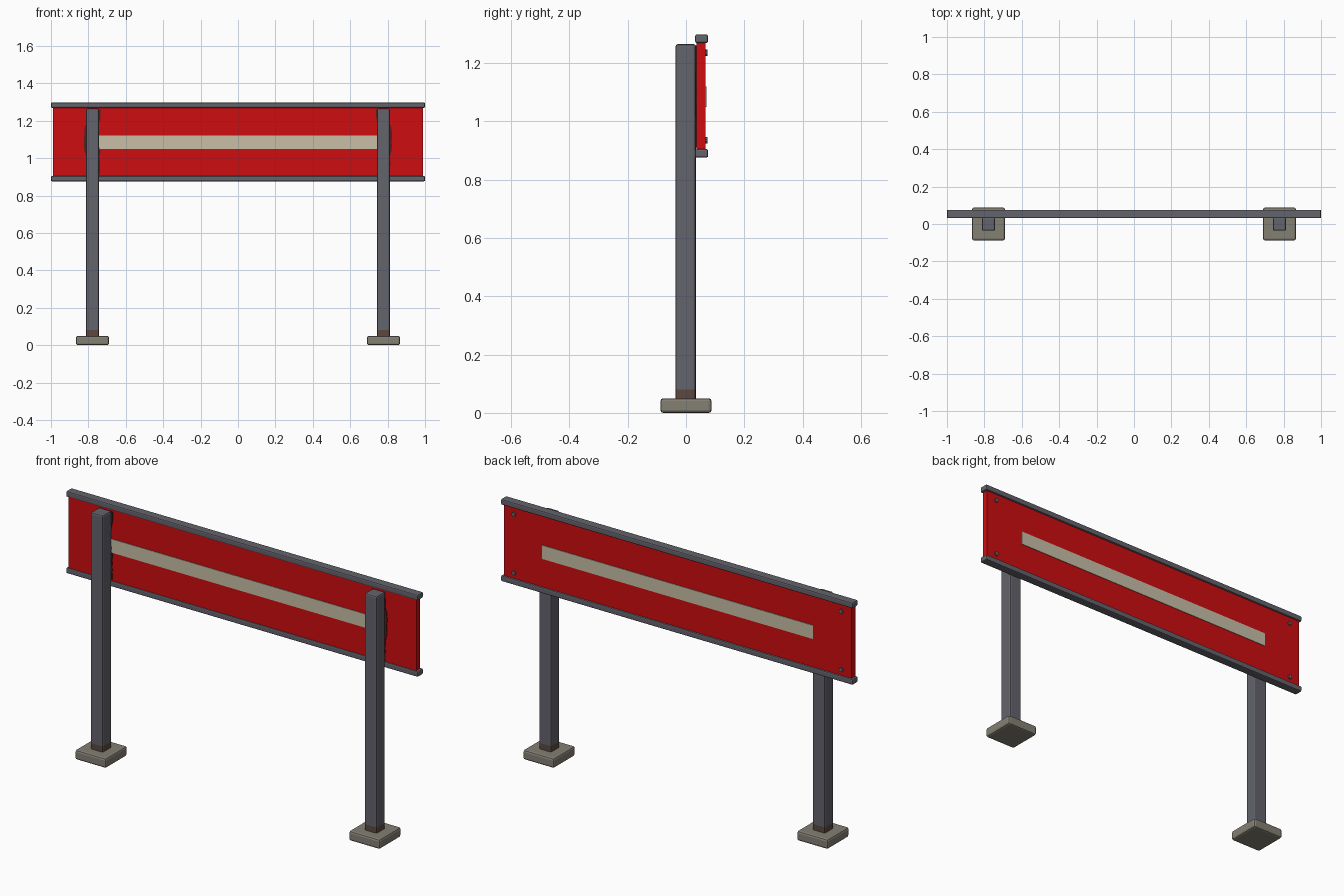
import bpy, bmesh, math, random
from mathutils import Matrix, Vector

if "Cube" in bpy.data.objects:
    bpy.data.objects.remove(bpy.data.objects["Cube"])

random.seed(4)


def mat(name, r, g, b):
    m = bpy.data.materials.new(name)
    m.diffuse_color = (r, g, b, 1)
    m.use_nodes = True
    m.node_tree.nodes["Principled BSDF"].inputs["Base Color"].default_value = m.diffuse_color
    return m


RED = mat("red paint", 0.62, 0.004, 0.005)
GREY = mat("steel grey", 0.125, 0.125, 0.15)
CREAM = mat("cream stripe", 0.58, 0.52, 0.39)
STONE = mat("concrete", 0.23, 0.215, 0.175)
RUST = mat("rust brown", 0.11, 0.065, 0.05)
DARK = mat("dark rust stain", 0.10, 0.012, 0.01)


def finish(bm, name, *mats):
    me = bpy.data.meshes.new(name)
    bmesh.ops.recalc_face_normals(bm, faces=bm.faces)
    bm.to_mesh(me)
    bm.free()
    for m in mats:
        me.materials.append(m)
    ob = bpy.data.objects.new(name, me)
    bpy.context.collection.objects.link(ob)
    return ob


def box_bm(x0, x1, y0, y1, z0, z1, bevel=0.0):
    bm = bmesh.new()
    size = Matrix.Diagonal((x1 - x0, y1 - y0, z1 - z0, 1))
    mid = Vector((x0 + x1, y0 + y1, z0 + z1)) / 2
    bmesh.ops.create_cube(bm, size=1, matrix=Matrix.Translation(mid) @ size)
    if bevel:
        bmesh.ops.bevel(bm, geom=bm.edges[:], offset=bevel, segments=2,
                        profile=0.5, affect='EDGES')
    return bm


# sign panel with frame rails along the top and bottom
finish(box_bm(-0.988, 0.988, 0.036, 0.067, 0.89, 1.285), "panel", RED)
finish(box_bm(-1, 1, 0.031, 0.076, 1.269, 1.298, 0.006), "top_rail", GREY)
finish(box_bm(-1, 1, 0.031, 0.076, 0.876, 0.905, 0.006), "bottom_rail", GREY)

# painted stripes on both faces
finish(box_bm(-0.77, 0.77, 0.033, 0.037, 1.05, 1.12), "front_stripe", CREAM)
finish(box_bm(-0.77, 0.77, 0.066, 0.070, 1.05, 1.12), "back_stripe", CREAM)

for side, s in (("left", -1), ("right", 1)):
    cx = 0.778 * s

    # post, rusty at the foot
    bm = box_bm(cx - 0.035, cx + 0.035, -0.036, 0.034, 0.04, 1.265, 0.008)
    bmesh.ops.bisect_plane(bm, geom=bm.verts[:] + bm.edges[:] + bm.faces[:],
                           plane_co=(0, 0, 0.08), plane_no=(0, 0, 1))
    for f in bm.faces:
        f.material_index = int(f.calc_center_median().z < 0.08)
    finish(bm, side + "_post", GREY, RUST)

    # concrete foot
    finish(box_bm(cx - 0.088, cx + 0.088, -0.088, 0.088, 0, 0.05, 0.01),
           side + "_foot", STONE)

    # ragged stain on the panel behind the post
    bm = bmesh.new()
    zs = [0.91 + 0.025 * i for i in range(15)]
    outer = [(cx + s * (0.043 if 1.02 < z < 1.18 else 0.034)
              + s * random.uniform(-0.003, 0.003), z) for z in zs]
    inner = [(cx - s * (0.040 if z > 1.2 or (s < 0 and z < 1.04) else 0.033)
              - s * random.uniform(-0.003, 0.003), z) for z in reversed(zs)]
    face = bm.faces.new([bm.verts.new((x, 0.0325, z)) for x, z in outer + inner])
    ext = bmesh.ops.extrude_face_region(bm, geom=[face])
    bmesh.ops.translate(bm, vec=(0, 0.004, 0),
                        verts=[v for v in ext["geom"] if isinstance(v, bmesh.types.BMVert)])
    finish(bm, side + "_stain", DARK)

    # bolts at the panel corners, on the back
    for level, z in (("upper", 1.235), ("lower", 0.935)):
        bm = bmesh.new()
        bmesh.ops.create_cone(
            bm, cap_ends=True, segments=10, radius1=0.011, radius2=0.011, depth=0.012,
            matrix=Matrix.Translation((0.93 * s, 0.068, z)) @ Matrix.Rotation(math.pi / 2, 4, 'X'))
        finish(bm, f"{side}_{level}_bolt", GREY)
